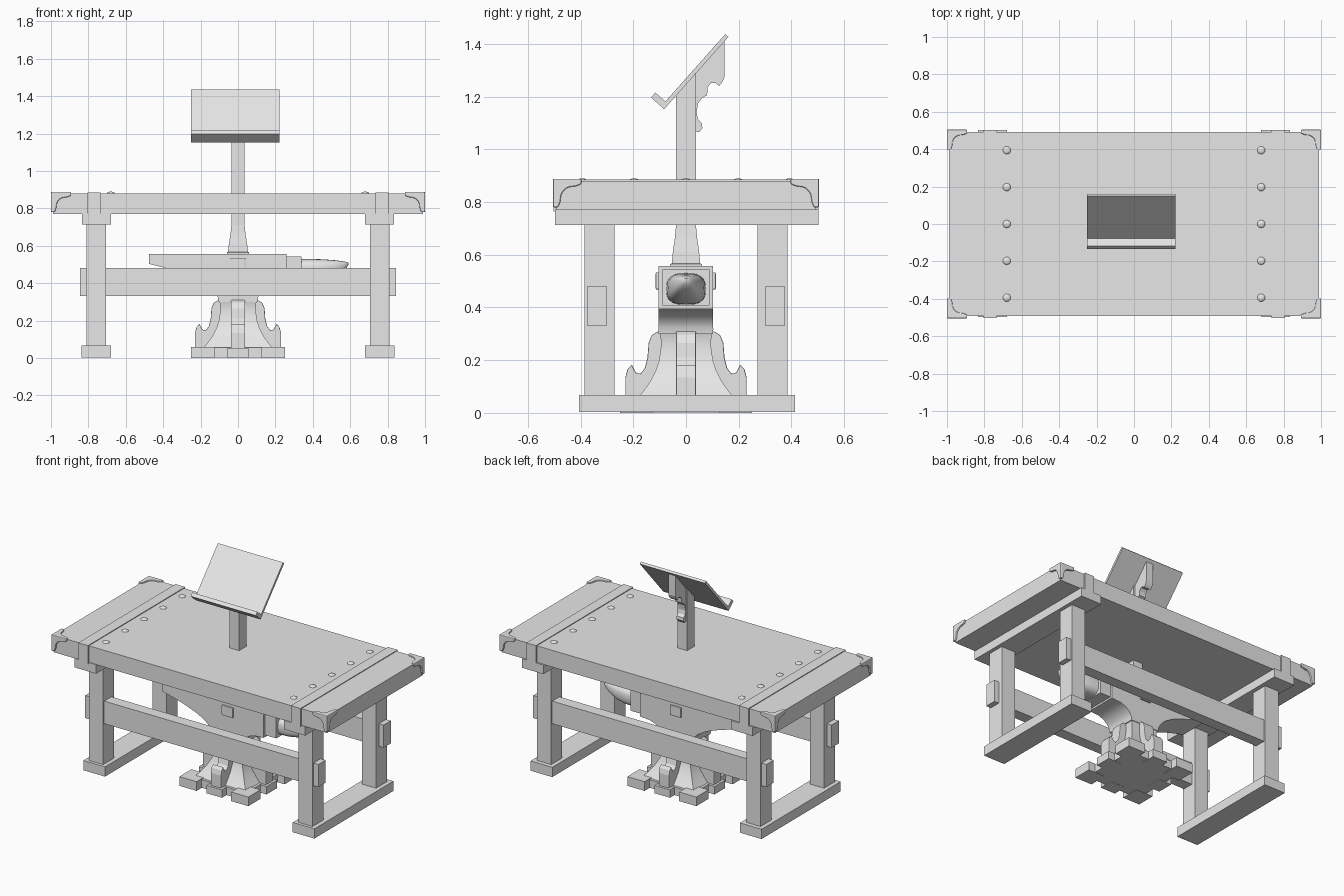
import bpy, bmesh, math
from mathutils import Vector

if "Cube" in bpy.data.objects:
    bpy.data.objects.remove(bpy.data.objects["Cube"])

grey = bpy.data.materials.new("plain_grey")
grey.diffuse_color = (0.8, 0.8, 0.8, 1)
grey.use_nodes = True
grey.node_tree.nodes["Principled BSDF"].inputs["Base Color"].default_value = grey.diffuse_color


def finish(name, bm, mirror="", bevel=0, smooth=None):
    """Turn a bmesh into an object, mirrored over the world axes named."""
    bmesh.ops.recalc_face_normals(bm, faces=bm.faces[:])
    me = bpy.data.meshes.new(name)
    bm.to_mesh(me)
    bm.free()
    me.materials.append(grey)
    ob = bpy.data.objects.new(name, me)
    bpy.context.collection.objects.link(ob)
    if bevel:
        b = ob.modifiers.new("Bevel", "BEVEL")
        b.width, b.segments, b.limit_method = bevel, 2, "ANGLE"
    if mirror:
        m = ob.modifiers.new("Mirror", "MIRROR")
        m.use_axis = ["x" in mirror, "y" in mirror, False]
        m.use_mirror_merge = False
    if smooth:
        bpy.ops.object.select_all(action="DESELECT")
        ob.select_set(True)
        bpy.context.view_layer.objects.active = ob
        bpy.ops.object.shade_smooth_by_angle(angle=math.radians(smooth))
    return ob


def add_loft(bm, rings):
    """Skin a list of equal-length point rings and cap both ends."""
    vs = [[bm.verts.new(p) for p in r] for r in rings]
    n = len(vs[0])
    for a, b in zip(vs, vs[1:]):
        for i in range(n):
            j = (i + 1) % n
            bm.faces.new((a[i], a[j], b[j], b[i]))
    bm.faces.new(vs[0])
    bm.faces.new(vs[-1][::-1])


def add_prism(bm, pts, lo, hi, axes):
    """Extrude a 2D outline; axes names where u, v and depth go, e.g. 'yzx'."""
    k = ["xyz".index(c) for c in axes]
    rings = []
    for w in (lo, hi):
        ring = []
        for u, v in pts:
            p = [0, 0, 0]
            p[k[0]], p[k[1]], p[k[2]] = u, v, w
            ring.append(p)
        rings.append(ring)
    add_loft(bm, rings)


def prism(name, pts, lo, hi, axes, **kw):
    bm = bmesh.new()
    add_prism(bm, pts, lo, hi, axes)
    return finish(name, bm, **kw)


def box(name, x, y, z, **kw):
    return prism(name, [(x[0], y[0]), (x[1], y[0]), (x[1], y[1]), (x[0], y[1])],
                 z[0], z[1], "xyz", **kw)


def square(hx, hy, z):
    return [(-hx, -hy, z), (hx, -hy, z), (hx, hy, z), (-hx, hy, z)]


# Table
box("table_top", (-0.99, 0.99), (-0.493, 0.493), (0.77, 0.88))
box("top_strap", (0.735, 0.805), (-0.503, 0.503), (0.763, 0.885), mirror="x")
box("cross_rail", (0.68, 0.835), (-0.497, 0.503), (0.713, 0.772), mirror="x")
box("leg", (0.707, 0.81), (0.272, 0.385), (0.06, 0.72), mirror="xy")
box("foot_rail", (0.68, 0.837), (-0.405, 0.413), (0.004, 0.068), mirror="x")
box("long_stretcher", (-0.845, 0.845), (0.3, 0.375), (0.332, 0.48), mirror="y")

# Scalloped corner guards: one plate on each of the three outer faces
scallop = [(0, 0), (.108, 0), (.108, .02), (.088, .028), (.064, .031), (.05, .037),
           (.037, .05), (.031, .064), (.028, .088), (.02, .108), (0, .108)]
bm = bmesh.new()
add_prism(bm, [(1 - u, 0.505 - v) for u, v in scallop], 0.87, 0.888, "xyz")
add_prism(bm, [(0.505 - u, 0.888 - v) for u, v in scallop], 0.98, 1.0, "yzx")
add_prism(bm, [(1 - u, 0.888 - v) for u, v in scallop], 0.485, 0.505, "xzy")
finish("corner_guard", bm, mirror="xy", bevel=0.005)

# Rivets in a row near each end
bm = bmesh.new()
for i in range(-2, 3):
    new = bmesh.ops.create_uvsphere(bm, u_segments=16, v_segments=8, radius=0.021)["verts"]
    bmesh.ops.scale(bm, verts=new, vec=(1, 1, 0.45))
    bmesh.ops.translate(bm, verts=new, vec=(0.68, 0.197 * i, 0.88))
finish("rivets", bm, mirror="x", smooth=40)

# Anvil body with heel, face and curved underside
body = [(-0.475, 0.557), (0.26, 0.557), (0.26, 0.395), (0.19, 0.39), (0.15, 0.375),
        (0.122, 0.35), (0.108, 0.325), (0.105, 0.3), (-0.105, 0.3), (-0.108, 0.325),
        (-0.125, 0.355), (-0.16, 0.39), (-0.22, 0.425), (-0.3, 0.455), (-0.38, 0.48),
        (-0.475, 0.503)]
prism("anvil_body", body, -0.105, 0.103, "xzy", smooth=30)
box("anvil_step", (0.25, 0.34), (-0.09, 0.09), (0.407, 0.543))
box("anvil_side_boss", (-0.04, 0.04), (-0.115, 0.113), (0.468, 0.533), bevel=0.004)

# Horn: round-bottomed section shrinking to a blunt tip
rings = []
for x, s in ((0.33, 1), (0.4, 0.98), (0.46, 0.88), (0.52, 0.66), (0.56, 0.44), (0.582, 0.24), (0.592, 0.06)):
    ring = []
    for i in range(24):
        a = math.tau * i / 24
        c, d = math.cos(a), math.sin(a)
        y = math.copysign(abs(c) ** 0.7, c) * 0.075
        z = math.copysign(abs(d) ** 0.7, d) * 0.06
        ring.append((x, y * s, 0.508 + (0.47 + z - 0.508) * s))
    rings.append(ring)
bm = bmesh.new()
add_loft(bm, rings)
finish("anvil_horn", bm, smooth=45)

# Pedestal flaring to the base
bm = bmesh.new()
add_loft(bm, [square(h, h, z) for z, h in
              ((0.32, 0.105), (0.29, 0.096), (0.25, 0.095), (0.2, 0.102), (0.16, 0.115),
               (0.12, 0.135), (0.085, 0.16), (0.04, 0.195))])
finish("anvil_pedestal", bm, smooth=30)

# Four ribs with upturned toes
rib = [(0.05, 0.31), (0.105, 0.31), (0.13, 0.295), (0.142, 0.265), (0.146, 0.21),
       (0.156, 0.17), (0.173, 0.148), (0.19, 0.152), (0.206, 0.183), (0.222, 0.165),
       (0.23, 0.135), (0.23, 0.03), (0.05, 0.03)]
for axes, label in (("xzy", "side_rib"), ("yzx", "front_rib")):
    prism(label, rib, -0.038, 0.038, axes, mirror="x" if axes[0] == "x" else "y", bevel=0.004)

# Base: notched square with corner feet and middle toes
box("base_core", (-0.2, 0.2), (-0.2, 0.2), (0.002, 0.055))
box("base_corner", (0.125, 0.25), (0.125, 0.25), (0, 0.06), mirror="xy")
box("base_side_toe", (0.15, 0.245), (-0.055, 0.055), (0.001, 0.053), mirror="x")
box("base_front_toe", (-0.055, 0.055), (0.15, 0.245), (0.001, 0.053), mirror="y")

# Post flaring at the foot, top cut to the slope of the board
top = square(0.035, 0.038, 0)
top = [(x, y, 1.255 + 1.13 * y) for x, y, z in top]
bm = bmesh.new()
add_loft(bm, [square(0.06, 0.06, 0.55), square(0.06, 0.06, 0.565), square(0.053, 0.054, 0.567),
              square(0.049, 0.05, 0.61), square(0.04, 0.042, 0.665), square(0.035, 0.038, 0.71), top])
finish("post", bm)

# Sloped reading board with a lip
along = Vector((0.242, 0.272)).normalized()
out = Vector((-along.y, along.x))
start = Vector((-0.083, 1.152))


def slab(name, a0, a1, n0, n1):
    pts = [start + along * a + out * n for a, n in ((a0, n0), (a1, n0), (a1, n1), (a0, n1))]
    prism(name, pts, -0.25, 0.222, "yzx")


slab("reading_board", 0, 0.367, 0, 0.016)
slab("board_lip", 0, 0.025, 0, 0.067)

# Scrolled bracket behind the board
bracket = [(0.02, 1.07), (0.05, 1.065), (0.062, 1.08), (0.06, 1.1), (0.045, 1.115), (0.04, 1.14),
           (0.046, 1.175), (0.062, 1.195), (0.08, 1.205), (0.082, 1.235), (0.095, 1.252),
           (0.112, 1.252), (0.126, 1.24), (0.138, 1.255), (0.146, 1.275), (0.146, 1.412), (0.02, 1.272)]
prism("board_bracket", bracket, -0.025, 0.025, "yzx")
